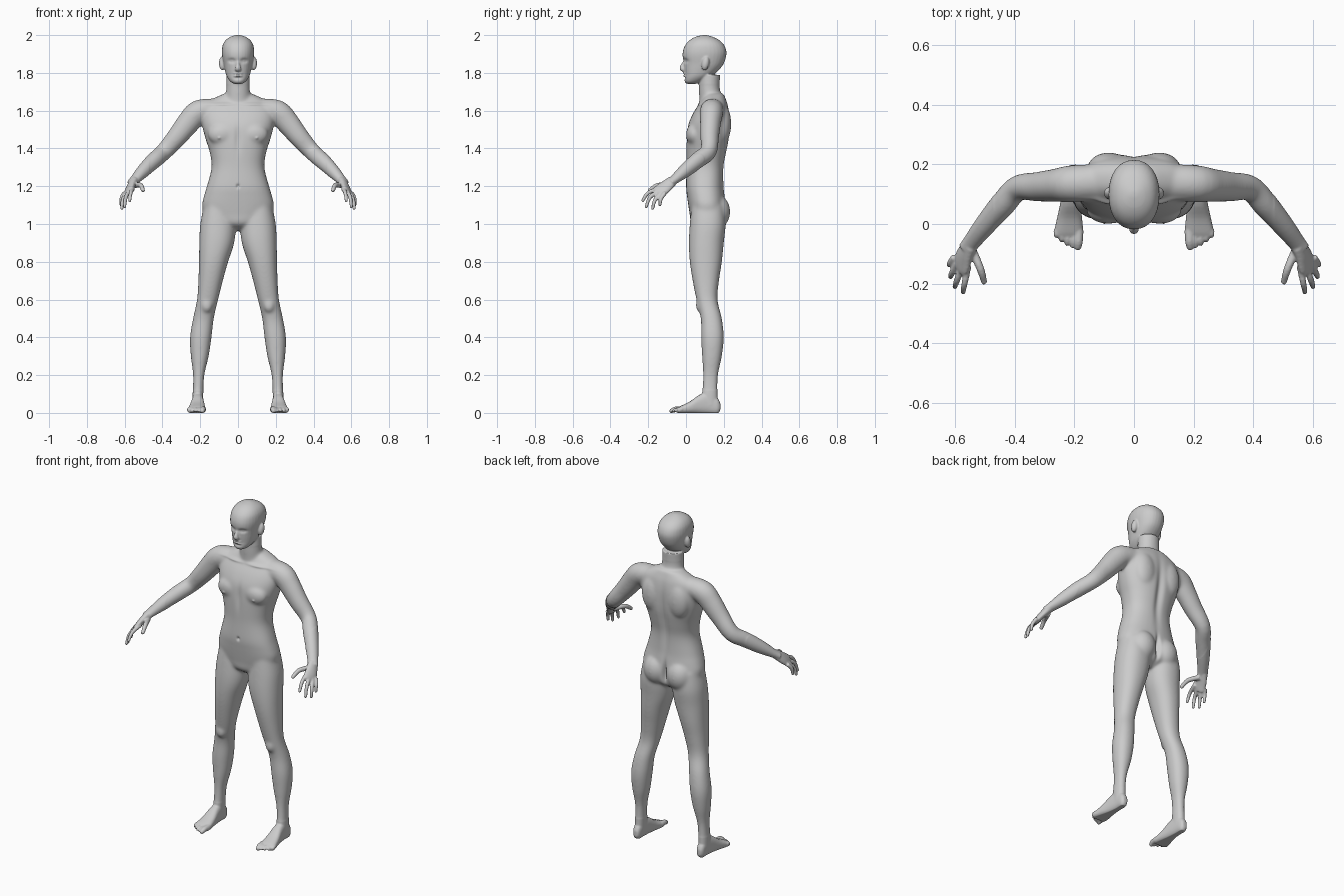
import bpy, bmesh, math
from mathutils import Vector, Matrix

if "Cube" in bpy.data.objects:
    bpy.data.objects.remove(bpy.data.objects["Cube"])

SIDES = 32


def smooth_rows(rows, steps=4):
    """Catmull-Rom resampling of rows of numbers."""
    out = []
    last = len(rows) - 1
    for i in range(last):
        a, b, c, d = (rows[min(max(i + k, 0), last)] for k in (-1, 0, 1, 2))
        for s in range(steps):
            t = s / steps
            out.append([q + t / 2 * (r - p + t * (2 * p - 5 * q + 4 * r - w + t * (3 * (q - r) + w - p)))
                        for p, q, r, w in zip(a, b, c, d)])
    return out + [list(rows[-1])]


def skin(bm, rings):
    """Bridge rings of points and cap both ends."""
    loops = [[bm.verts.new(p) for p in ring] for ring in rings]
    for lo, hi in zip(loops, loops[1:]):
        for i in range(len(lo)):
            j = (i + 1) % len(lo)
            bm.faces.new((lo[i], lo[j], hi[j], hi[i]))
    bm.faces.new(loops[0][::-1])
    bm.faces.new(loops[-1])


def unit_ring(power):
    for i in range(SIDES):
        a = math.tau * i / SIDES
        c, s = math.cos(a), math.sin(a)
        yield (math.copysign(abs(c) ** (2 / power), c), math.copysign(abs(s) ** (2 / power), s))


def loft(bm, rows, axis="z", power=2.2):
    """Rows hold a station on the axis and the bounds of the section there."""
    rings = []
    for t, u0, u1, v0, v1 in smooth_rows(rows):
        ring = [((u0 + u1) / 2 + c * (u1 - u0) / 2, (v0 + v1) / 2 + s * (v1 - v0) / 2)
                for c, s in unit_ring(power)]
        rings.append([(u, v, t) if axis == "z" else (u, t, v) for u, v in ring])
    skin(bm, rings)


def tube(bm, rows, up=(0, 0, 1)):
    """Rows hold a path point, the radius across and the radius along up."""
    rows = smooth_rows(rows)
    pts = [Vector(r[:3]) for r in rows]
    rings = []
    for i, r in enumerate(rows):
        tan = (pts[min(i + 1, len(pts) - 1)] - pts[max(i - 1, 0)]).normalized()
        side = tan.cross(Vector(up)).normalized()
        top = side.cross(tan)
        rings.append([pts[i] + side * c * r[3] + top * s * r[4] for c, s in unit_ring(2)])
    skin(bm, rings)


def ball(bm, centre, radii, tilt=0):
    mat = Matrix.Translation(centre) @ Matrix.Rotation(tilt, 4, "X") @ Matrix.Diagonal((*radii, 1))
    bmesh.ops.create_icosphere(bm, subdivisions=3, radius=1, matrix=mat)


def digit(bm, base, mid, tip, r):
    """A finger or toe with a round tip."""
    tube(bm, [(*base, r * 1.1, r * 1.1), (*mid, r, r), (*tip, r * .8, r * .8)])
    ball(bm, tip, (r * .85,) * 3)


bm = bmesh.new()

# leg
loft(bm, [(1.1, .03, .18, .03, .2), (1, .012, .2, .02, .21), (.9, .02, .205, .015, .2),
          (.8, .052, .207, .02, .19), (.7, .08, .21, .035, .175), (.6, .105, .217, .055, .167),
          (.5, .128, .238, .078, .19), (.4, .14, .254, .08, .2), (.3, .155, .25, .085, .19),
          (.2, .178, .238, .09, .17), (.1, .184, .24, .085, .167), (.04, .186, .24, .08, .17)])
ball(bm, (.165, .075, .57), (.03, .024, .04))

# foot and toes
loft(bm, [(.182, .2, .225, .015, .05), (.165, .19, .236, -.005, .08), (.12, .185, .24, -.005, .11),
          (.07, .18, .247, -.005, .095), (.02, .174, .258, -.005, .06), (-.03, .17, .268, -.005, .036),
          (-.045, .178, .264, 0, .026)], "y", 2.5)
for i in range(5):
    x, y, r = .186 + .0185 * i, -.076 + .0025 * i * i, .015 if i == 0 else .0095
    digit(bm, (x, -.02, .02), (x, y / 2 - .02, .018), (x + .002, y, .011), r)

# arm
tube(bm, [(.13, .14, 1.61, .06, .055), (.21, .135, 1.592, .062, .064), (.26, .13, 1.54, .056, .062),
          (.32, .125, 1.465, .05, .054), (.39, .12, 1.385, .043, .046), (.44, .065, 1.34, .043, .044),
          (.5, -.005, 1.282, .036, .036), (.545, -.062, 1.235, .029, .024), (.56, -.085, 1.218, .03, .021)])

# hand and fingers
tube(bm, [(.55, -.07, 1.23, .028, .022), (.568, -.105, 1.2, .036, .019), (.578, -.135, 1.177, .04, .016),
          (.584, -.15, 1.163, .034, .012)], (.6, .2, .75))
for base, mid, tip in (((.556, -.14, 1.188), (.568, -.2, 1.165), (.573, -.228, 1.125)),
                       ((.575, -.14, 1.175), (.594, -.19, 1.142), (.6, -.21, 1.092)),
                       ((.592, -.13, 1.165), (.61, -.165, 1.125), (.615, -.176, 1.083)),
                       ((.602, -.11, 1.165), (.617, -.132, 1.135), (.619, -.138, 1.102))):
    digit(bm, base, mid, tip, .0105)
digit(bm, (.543, -.085, 1.205), (.515, -.15, 1.205), (.503, -.192, 1.178), .013)

# paired masses: buttock, shoulder blade, chest, ear
ball(bm, (.078, .155, 1.065), (.08, .08, .095))
ball(bm, (.085, .19, 1.53), (.07, .05, .11))
ball(bm, (.085, .045, 1.475), (.075, .045, .06))
ball(bm, (.083, .103, 1.85), (.018, .02, .037), -.2)

# mirror everything so far
twin = bmesh.ops.duplicate(bm, geom=bm.verts[:] + bm.edges[:] + bm.faces[:])["geom"]
for g in twin:
    if isinstance(g, bmesh.types.BMVert):
        g.co.x *= -1

# torso
loft(bm, [(z, -w, w, a, b) for z, w, a, b in (
    (.965, .03, .08, .15), (1, .11, .03, .2), (1.05, .175, .02, .21), (1.1, .19, .012, .21),
    (1.15, .18, .005, .205), (1.2, .165, 0, .2), (1.3, .14, .003, .2), (1.38, .15, .002, .215),
    (1.45, .172, .003, .228), (1.52, .19, .01, .232), (1.58, .195, .034, .23), (1.63, .18, .065, .222),
    (1.66, .14, .085, .212), (1.69, .075, .1, .2))], power=2.35)

# neck and head
loft(bm, [(z, -w, w, a, b) for z, w, a, b in (
    (1.6, .08, .07, .21), (1.66, .07, .07, .2), (1.71, .063, .068, .18), (1.79, .06, .068, .18))], power=2)
loft(bm, [(z, -w, w, a, b) for z, w, a, b in (
    (1.742, .02, .005, .05), (1.752, .038, -.006, .08), (1.77, .053, -.008, .115), (1.79, .063, -.007, .145),
    (1.82, .071, -.01, .178), (1.85, .077, -.012, .2), (1.89, .084, -.018, .213), (1.92, .085, -.015, .213),
    (1.95, .08, -.002, .2), (1.975, .064, .022, .174), (1.992, .038, .054, .138), (2, .012, .09, .11))])

# nose and lips
tube(bm, [(0, .005, 1.872, .01, .012), (0, -.012, 1.845, .01, .012), (0, -.02, 1.823, .016, .014),
          (0, -.008, 1.812, .014, .008)], (0, 1, 0))
for z in (1.797, 1.785):
    ball(bm, (0, -.001, z), (.025, .015, .007))

bmesh.ops.recalc_face_normals(bm, faces=bm.faces[:])
mesh = bpy.data.meshes.new("body_parts")
bm.to_mesh(mesh)
bm.free()
body = bpy.data.objects.new("body", mesh)
bpy.context.collection.objects.link(body)

# fuse the parts into one skin
fuse = body.modifiers.new("fuse", "REMESH")
fuse.mode = "VOXEL"
fuse.voxel_size = .0046
soft = body.modifiers.new("soften", "SMOOTH")
soft.factor, soft.iterations = .5, 4
body.data = bpy.data.meshes.new_from_object(body.evaluated_get(bpy.context.evaluated_depsgraph_get()))
body.modifiers.clear()
bpy.data.meshes.remove(mesh)

bm = bmesh.new()
bm.from_mesh(body.data)
# blend the joints of the trunk and limbs
trunk = [v for v in bm.verts if v.co.z < 1.74 and v.co.z > .12 and abs(v.co.x) < .47]
for _ in range(25):
    bmesh.ops.smooth_vert(bm, verts=trunk, factor=.5, use_axis_x=True, use_axis_y=True, use_axis_z=True)

# sculpt strokes: centre, reach, push along y
strokes = [((.034, -.01, 1.864), (.019, .04, .011), .013),    # eye socket
           ((.034, -.004, 1.864), (.011, .03, .006), -.006),  # eyelid
           ((0, -.01, 1.791), (.022, .02, .0035), .006),      # mouth
           ((0, -.01, 1.773), (.02, .03, .006), .005),        # chin dip
           ((.085, .1, 1.852), (.02, .007, .018), .004),      # ear hollow
           ((0, .23, 1.4), (.022, .07, .17), -.014),          # spine
           ((0, .22, 1.065), (.012, .08, .06), -.025),        # seat cleft
           ((0, 0, 1.45), (.016, .06, .07), .007),            # breastbone
           ((0, 0, 1.2), (.008, .04, .01), .01),              # navel
           ((.09, .06, 1.635), (.07, .05, .008), -.008),      # collarbone
           ((.1, .01, 1.455), (.007, .03, .007), -.005)]      # nipple
for v in bm.verts:
    for c, r, push in strokes:
        d = sum(((p - q) / s) ** 2 for p, q, s in zip((abs(v.co.x), v.co.y, v.co.z), c, r))
        if d < 6:
            v.co.y += push * math.exp(-d)
    v.co.z = max(v.co.z, 0)
bm.to_mesh(body.data)
bm.free()

# one plain grey
grey = bpy.data.materials.new("plain_grey")
grey.use_nodes = True
colour = (.6, .6, .6, 1)
grey.diffuse_color = colour
grey.node_tree.nodes["Principled BSDF"].inputs["Base Color"].default_value = colour
body.data.materials.clear()
body.data.materials.append(grey)
body.data.polygons.foreach_set("use_smooth", [True] * len(body.data.polygons))
body.data.update()
